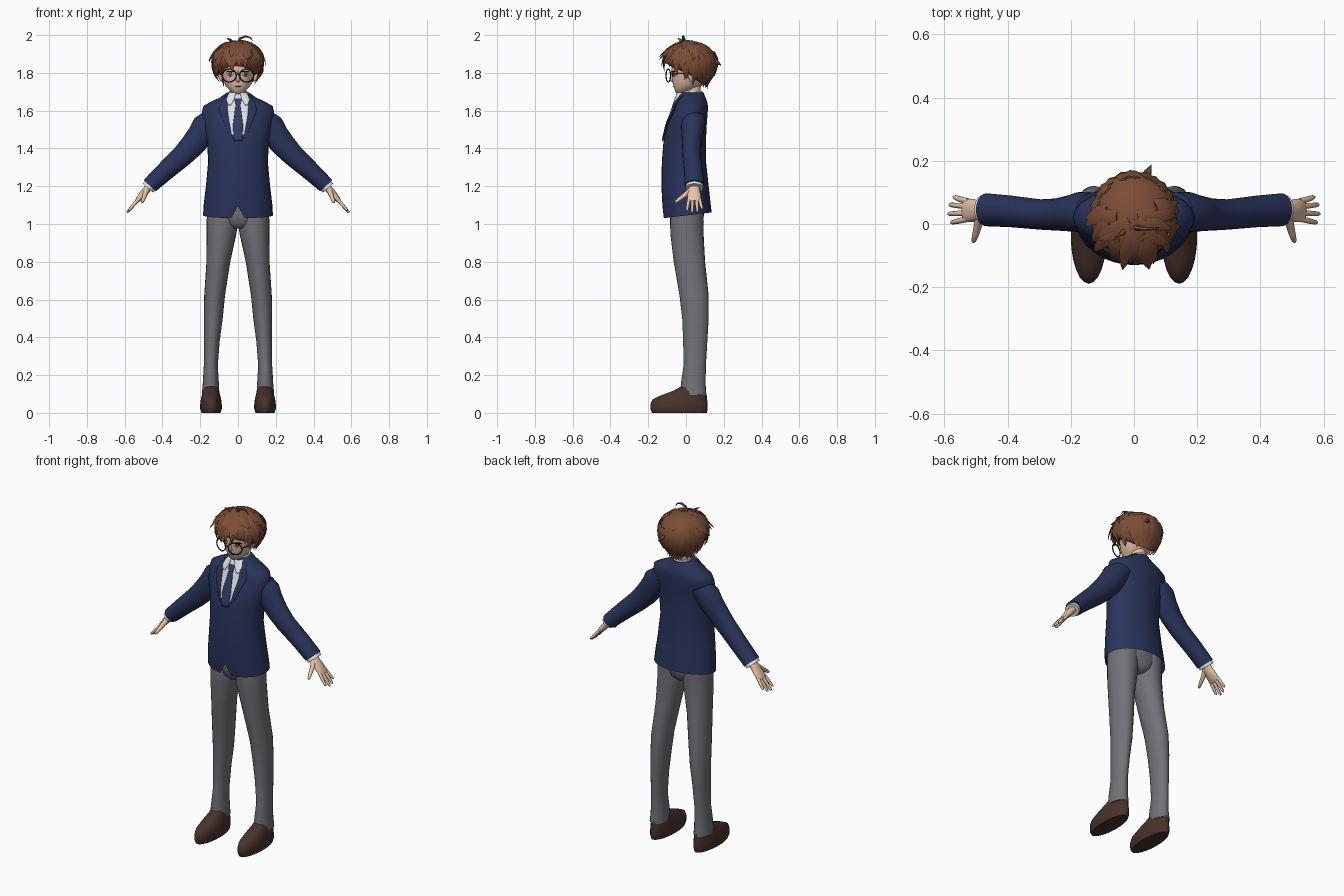
import bpy, bmesh, math, random
from mathutils import Vector

random.seed(4)
if "Cube" in bpy.data.objects:
    bpy.data.objects.remove(bpy.data.objects["Cube"])


def material(name, r, g, b):
    m = bpy.data.materials.new(name)
    m.use_nodes = True
    m.diffuse_color = (r, g, b, 1)
    bsdf = next(n for n in m.node_tree.nodes if n.type == 'BSDF_PRINCIPLED')
    bsdf.inputs["Base Color"].default_value = (r, g, b, 1)
    bsdf.inputs["Roughness"].default_value = 0.8
    return m


NAVY = material("navy cloth", .023, .034, .105)
TIE = material("tie blue", .03, .045, .13)
GREY = material("grey cloth", .165, .17, .185)
WHITE = material("white cloth", .8, .82, .85)
SKIN = material("skin", .80, .54, .38)
HAIR = material("brown hair", .20, .075, .038)
SHOE = material("dark brown leather", .065, .032, .024)
BLACK = material("black", .012, .01, .01)


def finish(name, bm, mat, mirror=False, fix=True, angle=50):
    if fix:
        bmesh.ops.recalc_face_normals(bm, faces=bm.faces)
    me = bpy.data.meshes.new(name)
    bm.to_mesh(me)
    bm.free()
    me.materials.append(mat)
    me.shade_smooth()
    me.set_sharp_from_angle(angle=math.radians(angle))
    ob = bpy.data.objects.new(name, me)
    bpy.context.collection.objects.link(ob)
    if mirror:
        mod = ob.modifiers.new("Mirror", 'MIRROR')
        mod.use_mirror_merge = False
    return ob


def skin(bm, loops, cap=True):
    rows = [[bm.verts.new(p) for p in loop] for loop in loops]
    n = len(rows[0])
    for a, b in zip(rows, rows[1:]):
        for i in range(n):
            j = (i + 1) % n
            bm.faces.new((a[i], a[j], b[j], b[i]))
    if cap:
        bm.faces.new(rows[0][::-1])
        bm.faces.new(rows[-1])
    return rows


def loft(name, rings, mat, mirror=False, n=24, edit=None, angle=50):
    """Ring: centre x y z, radius across, radius in depth, tilt in degrees."""
    loops = []
    for x, y, z, ru, rv, *tilt in rings:
        t = math.radians(tilt[0] if tilt else 0)
        u = Vector((math.cos(t), 0, math.sin(t))) * ru
        loops.append([Vector((x, y, z)) + u * math.sin(a) - Vector((0, rv * math.cos(a), 0))
                      for a in (math.tau * i / n for i in range(n))])
    if edit:
        edit(loops)
    bm = bmesh.new()
    skin(bm, loops)
    return finish(name, bm, mat, mirror, angle=angle)


def tube(name, pts, mat, mirror=False, n=8):
    ps = [Vector(p[:3]) for p in pts]
    loops = []
    for i, p in enumerate(ps):
        d = ps[min(i + 1, len(ps) - 1)] - ps[max(i - 1, 0)]
        q = d.to_track_quat('Z', 'Y')
        loops.append([p + q @ Vector((math.cos(a), math.sin(a), 0)) * pts[i][3]
                      for a in (math.tau * k / n for k in range(n))])
    bm = bmesh.new()
    skin(bm, loops)
    return finish(name, bm, mat, mirror)


def front(rings, x, z):
    """Depth of a lofted body's front surface at x, z."""
    z = min(max(z, rings[0][2]), rings[-1][2])
    for a, b in zip(rings, rings[1:]):
        if z <= b[2]:
            t = (z - a[2]) / (b[2] - a[2])
            cy, rx, ry = (a[k] + (b[k] - a[k]) * t for k in (1, 3, 4))
            return cy - ry * math.sqrt(max(0.05, 1 - (x / rx) ** 2))


def plate(name, body, rows, mat, offset, mirror=False, cols=6, sub=5):
    """Thin sheet laid on a body; rows run downwards as z, x from, x to."""
    dense = [[a[k] + (b[k] - a[k]) * s / sub for k in range(3)]
             for a, b in zip(rows, rows[1:]) for s in range(sub)] + [rows[-1]]
    bm = bmesh.new()
    grid = []
    for z, x0, x1 in dense:
        xs = [x0 + (x1 - x0) * c / cols for c in range(cols + 1)]
        grid.append([bm.verts.new((x, front(body, x, z) - offset, z)) for x in xs])
    for a, b in zip(grid, grid[1:]):
        for c in range(cols):
            bm.faces.new((a[c], b[c], b[c + 1], a[c + 1]))
    ob = finish(name, bm, mat, mirror, fix=False)
    mod = ob.modifiers.new("Thickness", 'SOLIDIFY')
    mod.thickness = .004
    return ob


# Jacket body, with folded hem, front notch and longer front
torso = [(0, .008, 1.045, .185, .128), (0, .003, 1.10, .182, .128), (0, -.005, 1.2, .17, .125),
         (0, -.011, 1.33, .158, .117), (0, -.006, 1.45, .165, .112), (0, .005, 1.53, .184, .105),
         (0, .02, 1.59, .192, .095), (0, .026, 1.625, .183, .09), (0, .028, 1.645, .148, .085),
         (0, .028, 1.67, .095, .075), (0, .028, 1.695, .06, .065)]


def hem(loops):
    for p in loops[1]:
        p.z += p.y * .12
    loops[1][0].z += .065


loft("jacket_body", [(0, .008, 1.14, .165, .11)] + torso, NAVY, n=32, edit=hem)

# Sleeves, cuffs
loft("sleeves", [(.13, .04, 1.565, .06, .06, 25), (.165, .038, 1.525, .074, .064, 29),
                 (.195, .034, 1.475, .07, .058, 32), (.24, .03, 1.418, .065, .051, 38),
                 (.295, .03, 1.36, .058, .048, 44), (.39, .04, 1.275, .05, .05, 45),
                 (.467, .045, 1.203, .044, .052, 42)], NAVY, True)
loft("shirt_cuffs", [(.455, .045, 1.215, .036, .046, 41), (.477, .045, 1.19, .037, .047, 40)],
     WHITE, True)

# Shirt front, tie, lapels and collar
plate("shirt_front", torso, [(1.69, -.05, .05), (1.62, -.057, .057), (1.55, -.05, .05),
                             (1.48, -.036, .036), (1.45, -.02, .02)], WHITE, .004, cols=10)
plate("tie", torso, [(1.665, -.02, .02), (1.63, -.013, .013), (1.52, -.027, .027),
                     (1.44, -.022, .022)], TIE, .009)
plate("lapels", torso, [(1.68, .052, .07), (1.61, .057, .10), (1.59, .055, .095),
                        (1.48, .036, .05), (1.44, .0, .012)], NAVY, .007, True)
plate("collar_wings", torso, [(1.695, .012, .05), (1.66, .02, .062), (1.63, .038, .052)],
      WHITE, .012, True)
loft("shirt_collar", [(0, .032, 1.66, .055, .058), (0, .034, 1.705, .048, .053)], WHITE)

# Trousers
loft("trouser_legs", [(.145, .042, .095, .047, .066), (.144, .038, .15, .043, .066),
                      (.144, .046, .25, .037, .059), (.139, .049, .38, .042, .064),
                      (.131, .05, .5, .05, .07), (.124, .043, .62, .055, .077),
                      (.104, .018, .8, .063, .083), (.087, .005, .95, .079, .088),
                      (.083, .005, 1.01, .083, .089), (.082, .005, 1.15, .08, .088)], GREY, True)
loft("trouser_seat", [(0, .005, .975, .03, .06), (0, .005, 1.0, .1, .085),
                      (0, .005, 1.05, .164, .09), (0, .005, 1.16, .16, .09)], GREY)

# Shoes
loft("shoes", [(.143, -.035, .0, .05, .145), (.143, -.037, .02, .057, .152),
               (.143, -.037, .045, .057, .152), (.143, -.033, .07, .054, .145),
               (.143, -.012, .092, .049, .122), (.143, .02, .118, .042, .085),
               (.143, .036, .14, .038, .062)], SHOE, True)

# Hands: palm, four fingers and thumb
WRIST, ALONG, BACK = Vector((.468, .045, 1.2)), Vector((.65, 0, -.76)), Vector((.76, 0, .65))


def hand(t, y, lift=0):
    p = WRIST + ALONG * t + BACK * lift
    return (p.x, p.y + y, p.z)


loft("palms", [(*hand(t, y), thick, wide, 40) for t, y, thick, wide in
               ((-.01, 0, .02, .027), (.03, -.002, .02, .03), (.06, -.002, .018, .036),
                (.09, -.002, .015, .037), (.108, -.002, .009, .034))], SKIN, True, n=16)
for name, y, reach, spread in (("index", -.029, .172, -.012), ("middle", -.010, .185, -.003),
                               ("ring", .010, .18, .006), ("little", .027, .16, .014)):
    tube(name + "_fingers", [(*hand(.088, y), .0095), (*hand(.13, y + spread * .5), .009),
                             (*hand(reach - .008, y + spread * .9), .007),
                             (*hand(reach, y + spread), .003)], SKIN, True)
tube("thumbs", [(*hand(.015, -.012), .016), (*hand(.045, -.04, -.008), .014),
                (*hand(.07, -.075, -.018), .011), (*hand(.088, -.098, -.024), .008),
                (*hand(.092, -.104, -.025), .003)], SKIN, True)

# Neck, head, nose and ears
loft("neck", [(0, .035, 1.62, .045, .045), (0, .035, 1.69, .04, .042), (0, .035, 1.78, .042, .045)], SKIN)
head = [(0, -.03, 1.688, .014, .014), (0, -.02, 1.698, .034, .036), (0, .0, 1.725, .06, .065),
        (0, .015, 1.755, .078, .087), (0, .022, 1.80, .088, .098), (0, .025, 1.85, .092, .104),
        (0, .027, 1.9, .082, .095), (0, .03, 1.94, .045, .055)]
loft("head", head, SKIN, n=32, angle=80)
loft("nose", [(0, -.07, 1.752, .008, .006), (0, -.075, 1.762, .012, .014),
              (0, -.073, 1.785, .006, .01), (0, -.072, 1.81, .004, .005)], SKIN, n=10, angle=80)
loft("ears", [(.088, .03, 1.755, .005, .008), (.093, .028, 1.775, .01, .016),
              (.097, .03, 1.80, .011, .02), (.093, .03, 1.815, .005, .01)], SKIN, True, n=12)

# Painted face
plate("eye_whites", head, [(1.806, .026, .056), (1.795, .022, .06), (1.783, .03, .054)],
      WHITE, .003, True)
plate("irises", head, [(1.807, .034, .05), (1.795, .032, .052), (1.782, .036, .048)],
      HAIR, .005, True)
plate("upper_lashes", head, [(1.811, .026, .056), (1.805, .021, .063)], BLACK, .006, True, sub=2)
plate("mouth", head, [(1.729, -.016, .016), (1.7265, -.014, .014)], HAIR, .003, sub=1)

# Glasses
rim = [(.046 + .037 * math.cos(a), -.094 + .012 * math.cos(a), 1.786 + .034 * math.sin(a), .0035)
       for a in (math.tau * i / 28 for i in range(29))]
tube("glasses_rims", rim, BLACK, True, n=6)
tube("glasses_bridge", [(-.011, -.104, 1.79, .003), (0, -.105, 1.795, .003), (.011, -.104, 1.79, .003)], BLACK)
tube("glasses_temples", [(.082, -.083, 1.793, .0035), (.098, -.03, 1.797, .0035),
                         (.1, .035, 1.797, .003)], BLACK, True, n=6)

# Hair cap whose lower edge drops from brow to nape
CROWN = Vector((0, .025, 1.86))


def scalp(az, el):
    c = math.cos(el) if el > 0 else max(math.cos(el), .62)
    up = .108 if el > 0 else .14
    return CROWN + Vector((.13 * c * math.cos(az), .137 * c * math.sin(az), up * math.sin(el)))


def backness(az):
    return (1 + math.sin(az)) / 2


def edge(az):
    return math.radians(-4 - 66 * backness(az) ** 1.3)


bm = bmesh.new()
around = [math.tau * i / 36 for i in range(36)]
top = math.radians(88)
skin(bm, [[scalp(az, top + (edge(az) - top) * k / 14) for az in around] for k in range(15)])
finish("hair_cap", bm, HAIR, angle=70)


# Pointed locks that follow the scalp
def lock(bm, az, el, span, swirl, width, flare):
    loops = []
    for i in range(7):
        t = i / 6
        p = scalp(az + swirl * t, el - span * t)
        out = (p - CROWN).normalized()
        side = Vector((0, 0, 1)).cross(out).normalized()
        p = p + out * (.002 + flare * t * t)
        w = width * min(1, .5 + 2 * t) * (1 - t) ** .6 + .0006
        loops.append([p + side * w, p + out * w * .35, p - side * w, p - out * w * .35])
    skin(bm, loops)


bm = bmesh.new()
for count, start, drop, width, flare, limit in ((26, 28, None, .026, .014, 1), (20, 50, 52, .028, .03, .7),
                                                (14, 68, 48, .026, .018, .65), (9, 82, 45, .02, .012, .6)):
    for i in range(count):
        az = math.tau * (i + random.uniform(-.3, .3)) / count
        if backness(az) > limit:
            continue
        el = math.radians(start + random.uniform(-6, 6))
        span = math.radians(drop + random.uniform(-8, 8)) if drop else \
            el - edge(az) + math.radians(random.uniform(6, 18))
        lock(bm, az, el, span, random.uniform(-.35, .35), width * random.uniform(.8, 1.2),
             flare * (1.2 - .8 * backness(az)) * random.uniform(.5, 1.2))
finish("hair_locks", bm, HAIR, angle=40)

# Stray curls on the crown and at the back
tube("crown_curl", [(.0, -.01, 1.955, .01), (.012, -.012, 1.982, .008), (.04, -.015, 1.994, .006),
                    (.068, -.015, 1.985, .004), (.078, -.012, 1.968, .001)], HAIR, n=6)
tube("crown_wisp", [(-.03, -.02, 1.955, .01), (-.04, -.03, 1.975, .007), (-.062, -.045, 1.985, .001)], HAIR, n=6)
tube("back_wisp", [(.03, .14, 1.87, .018), (.045, .165, 1.855, .012), (.055, .187, 1.84, .001)], HAIR, n=6)
